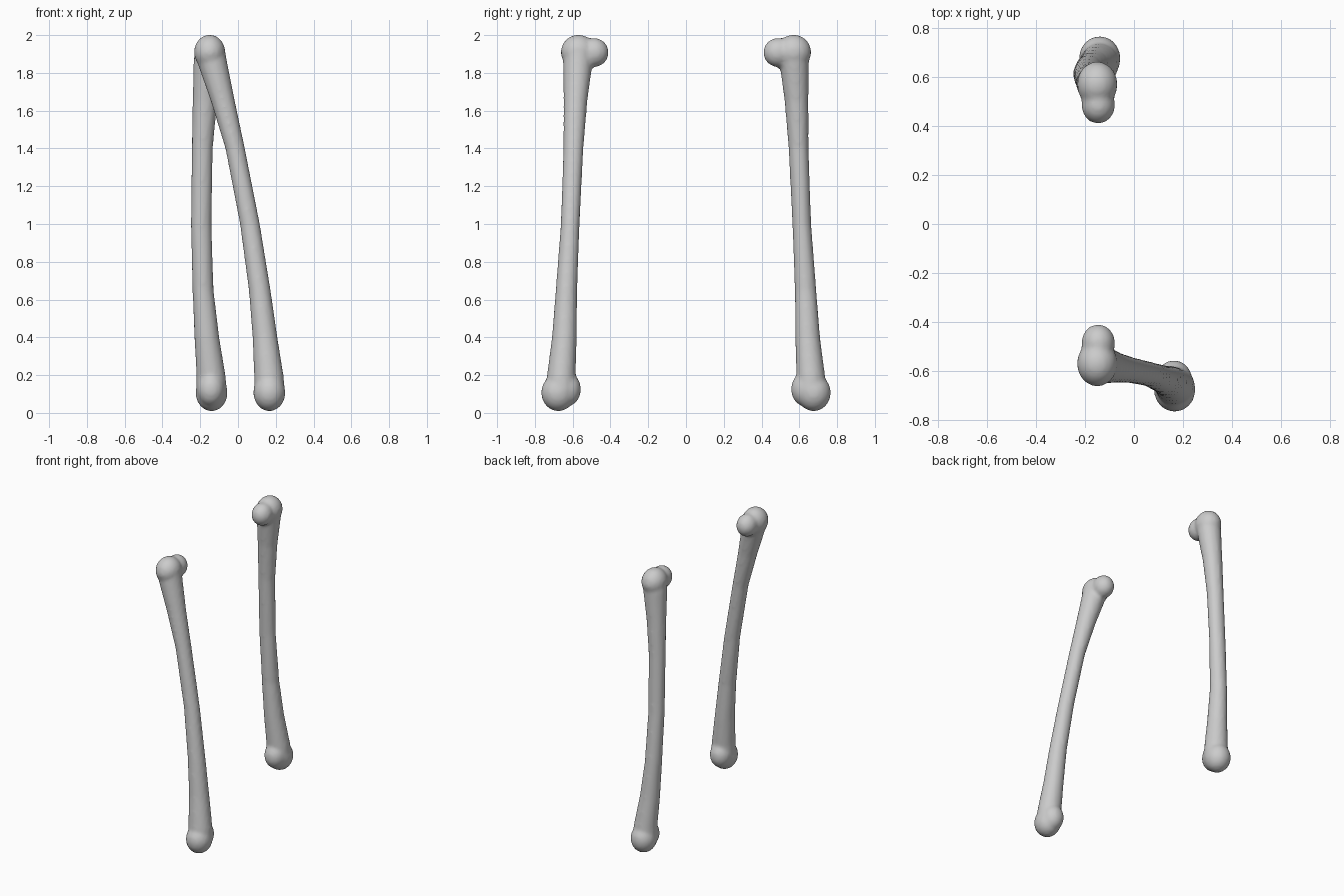
import bpy, bmesh
from math import cos, sin, pi
from mathutils import Matrix

if "Cube" in bpy.data.objects:
    bpy.data.objects.remove(bpy.data.objects["Cube"])

SIDES = 20


def add_ball(bm, centre, radii):
    m = Matrix.Translation(centre) @ Matrix.Diagonal((*radii, 1))
    bmesh.ops.create_uvsphere(bm, u_segments=24, v_segments=16, radius=1, matrix=m)


def add_shaft(bm, sections):
    # elliptical horizontal sections, skinned from bottom to top
    rings = []
    for x, y, z, rx, ry in sections:
        rings.append([bm.verts.new((x + rx * cos(2 * pi * i / SIDES),
                                    y + ry * sin(2 * pi * i / SIDES), z))
                      for i in range(SIDES)])
    for a, b in zip(rings, rings[1:]):
        for i in range(SIDES):
            j = (i + 1) % SIDES
            bm.faces.new((a[i], a[j], b[j], b[i]))
    bm.faces.new(rings[0][::-1])
    bm.faces.new(rings[-1])


def make_bone(name, side, xs, foot_x):
    # side = -1 for the bone at -y, +1 for its partner; y values are distances from the middle
    zs = (0.12, 0.2, 0.4, 0.65, 1.0, 1.4, 1.65, 1.85, 1.92)
    ys = (0.662, 0.66, 0.644, 0.633, 0.613, 0.596, 0.585, 0.573, 0.57)
    ry = (0.082, 0.076, 0.066, 0.057, 0.05, 0.053, 0.063, 0.078, 0.078)
    bm = bmesh.new()
    add_shaft(bm, [(x, side * y, z, rx, r) for (x, rx), y, z, r in zip(xs, ys, zs, ry)])
    # upper head with the knob pointing inward
    add_ball(bm, (-0.15, side * 0.57, 1.91), (0.083, 0.093, 0.092))
    add_ball(bm, (-0.146, side * 0.487, 1.908), (0.069, 0.078, 0.077))
    # lower double knuckle
    add_ball(bm, (foot_x, side * 0.676, 0.107), (0.085, 0.091, 0.098))
    add_ball(bm, (foot_x - 0.003, side * 0.631, 0.125), (0.073, 0.075, 0.09))
    me = bpy.data.meshes.new(name)
    bm.to_mesh(me)
    bm.free()
    ob = bpy.data.objects.new(name, me)
    bpy.context.collection.objects.link(ob)
    # fuse the volumes and soften the joins
    rm = ob.modifiers.new("fuse", 'REMESH')
    rm.mode = 'VOXEL'
    rm.voxel_size = 0.012
    rm.use_smooth_shade = True
    sm = ob.modifiers.new("soften", 'SMOOTH')
    sm.factor = 0.5
    sm.iterations = 5


# slanted bone at -y: (centre x, radius) per section
make_bone("front_bone", -1,
          [(0.167, 0.082), (0.163, 0.078), (0.143, 0.066), (0.115, 0.058), (0.063, 0.053),
           (-0.015, 0.052), (-0.08, 0.064), (-0.135, 0.079), (-0.148, 0.08)], 0.166)
# upright bowed bone at +y
make_bone("back_bone", 1,
          [(-0.14, 0.082), (-0.143, 0.077), (-0.165, 0.066), (-0.185, 0.056), (-0.195, 0.055),
           (-0.189, 0.056), (-0.175, 0.065), (-0.157, 0.079), (-0.15, 0.08)], -0.14)
